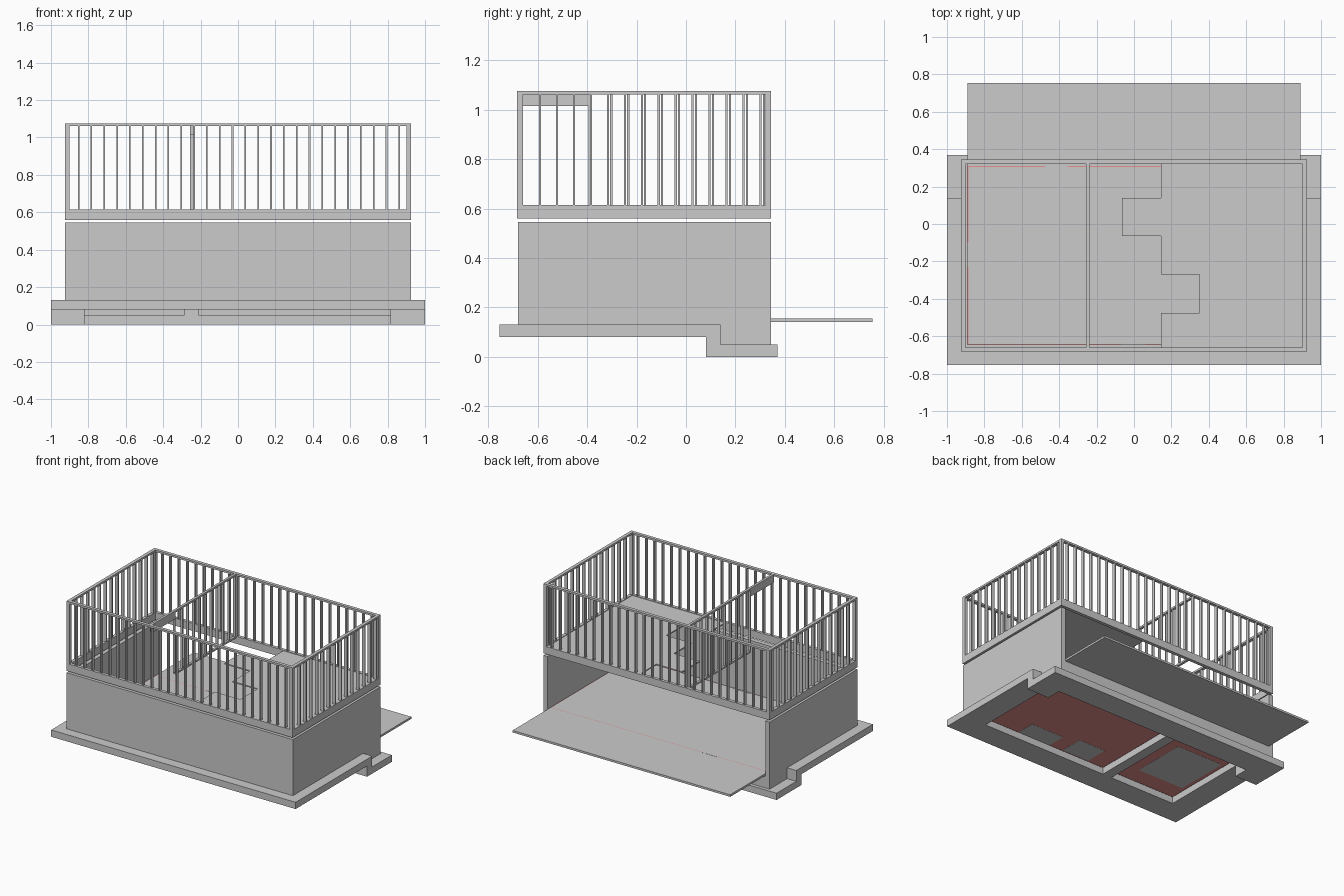
import bpy, bmesh

if "Cube" in bpy.data.objects:
    bpy.data.objects.remove(bpy.data.objects["Cube"])

RED = bpy.data.materials.new("red_insulation")
RED.diffuse_color = (0.8, 0.28, 0.26, 1)
RED.use_nodes = True
RED.node_tree.nodes["Principled BSDF"].inputs["Base Color"].default_value = RED.diffuse_color


def add_boxes(name, boxes, mat=None):
    """One object from boxes given as (x0, x1, y0, y1, z0, z1)."""
    bm = bmesh.new()
    for x0, x1, y0, y1, z0, z1 in boxes:
        vs = bmesh.ops.create_cube(bm, size=1)["verts"]
        for v in vs:
            v.co.x = x1 if v.co.x > 0 else x0
            v.co.y = y1 if v.co.y > 0 else y0
            v.co.z = z1 if v.co.z > 0 else z0
    return finish(name, bm, mat)


def finish(name, bm, mat=None):
    me = bpy.data.meshes.new(name)
    bm.to_mesh(me)
    bm.free()
    ob = bpy.data.objects.new(name, me)
    bpy.context.collection.objects.link(ob)
    if mat:
        me.materials.append(mat)
    return ob


def side_profile(name, pts, x0, x1):
    """Extrude a (y, z) outline along x."""
    bm = bmesh.new()
    f = bm.faces.new([bm.verts.new((x0, y, z)) for y, z in pts])
    new = bmesh.ops.extrude_face_region(bm, geom=[f])["geom"]
    bmesh.ops.translate(bm, vec=(x1 - x0, 0, 0),
                        verts=[g for g in new if isinstance(g, bmesh.types.BMVert)])
    bmesh.ops.recalc_face_normals(bm, faces=bm.faces[:])
    return finish(name, bm)


def ring(x, y0, y1, t, z0, z1):
    """Four boxes forming a rectangular frame of wall thickness t."""
    return [(-x, x, y0, y0 + t, z0, z1), (-x, x, y1 - t, y1, z0, z1),
            (-x, -x + t, y0 + t, y1 - t, z0, z1), (x - t, x, y0 + t, y1 - t, z0, z1)]


# footing: stepped side strips, front, back and middle strips
step = [(-.755, .08), (.08, .08), (.08, 0), (.37, 0), (.37, .05),
        (.14, .05), (.14, .13), (-.755, .13)]
side_profile("footing_left", step, -1, -.82)
side_profile("footing_right", step, .815, 1)
add_boxes("footing_front", [(-.82, .815, -.755, -.575, .08, .13)])
add_boxes("footing_back", [(-.82, .815, .19, .37, 0, .05)])
add_boxes("footing_middle", [(-.285, -.21, -.575, .19, .08, .13),
                             (-.285, -.21, .19, .25, .05, .13)])

# foundation walls, open at the back above a low stem wall
wall = [(-.645, .13), (.14, .13), (.14, .05), (.345, .05), (.345, .545), (-.645, .545)]
side_profile("foundation_wall_left", wall, -.925, -.89)
side_profile("foundation_wall_right", wall, .89, .925)
add_boxes("foundation_wall_front", [(-.925, .925, -.68, -.645, .13, .545)])
add_boxes("back_stem_wall", [(-.89, .89, .31, .345, .05, .14)])

# slabs, with a red insulation tray below and around the inner one
add_boxes("floor_slab", [(-.886, .886, -.641, .306, .141, .156)])
add_boxes("patio_slab", [(-.89, .89, .31, .755, .141, .156)])
add_boxes("insulation_tray", [(-.89, .89, -.645, .31, .136, .141)]
          + ring(.89, -.645, .31, .004, .141, .156), RED)
add_boxes("insulation_gaps", [(.25, .52, -.6, -.44, .135, .137),
                              (-.08, .14, -.575, -.4, .135, .137),
                              (-.8, -.42, -.45, -.04, .135, .137)])
add_boxes("slab_edge_pads", [(-.475, -.355, .305, .315, .15, .157),
                             (-.895, -.885, -.23, -.095, .15, .157),
                             (-.07, .06, -.65, -.635, .15, .157)])

# rim and plates of the framed storey
T = .024
add_boxes("rim_and_bottom_plate", ring(.925, -.683, .345, T, .56, .615))
add_boxes("top_plate", ring(.925, -.683, .345, T, 1.062, 1.076))

# partly laid floor sheets in staggered rows
rows, y = [], .33
for left, low in zip((.145, -.065, .145, .35, .145), (.14, -.065, -.27, -.475, -.66)):
    rows.append((left, .902, low, y, .602, .611))
    y = low
add_boxes("subfloor_sheets", rows)

# studs at even spacing, with wider corner posts
S, W, Z0, Z1 = .0686, .0085, .615, 1.062
studs = []
for y0, y1 in ((-.683, -.683 + T), (.345 - T, .345)):
    for i in range(1, 27):
        x = -.921 + S * i
        studs.append((x - W / 2, x + W / 2, y0, y1, Z0, Z1))
    for x0 in (-.925, .925 - T):
        studs.append((x0, x0 + T, y0, y1, Z0, Z1))
for x0 in (-.925, .925 - T):
    for i in range(1, 15):
        y = -.659 + S * i
        if y < .31:
            studs.append((x0, x0 + T, y - W / 2, y + W / 2, Z0, Z1))
add_boxes("wall_studs", studs)

# inner partition with a header over its opening
px = (-.257, -.239)
part = [(*px, -.659, .321, Z1, 1.076), (*px, -.385, .321, .602, .615)]
y = -.391
while y < .32:
    part.append((*px, y - W / 2, y + W / 2, Z0, Z1))
    y += S
    if y < -.3:
        y += .02
add_boxes("partition_frame", part)
add_boxes("opening_header", [(*px, -.659, -.387, 1.016, Z1)])
